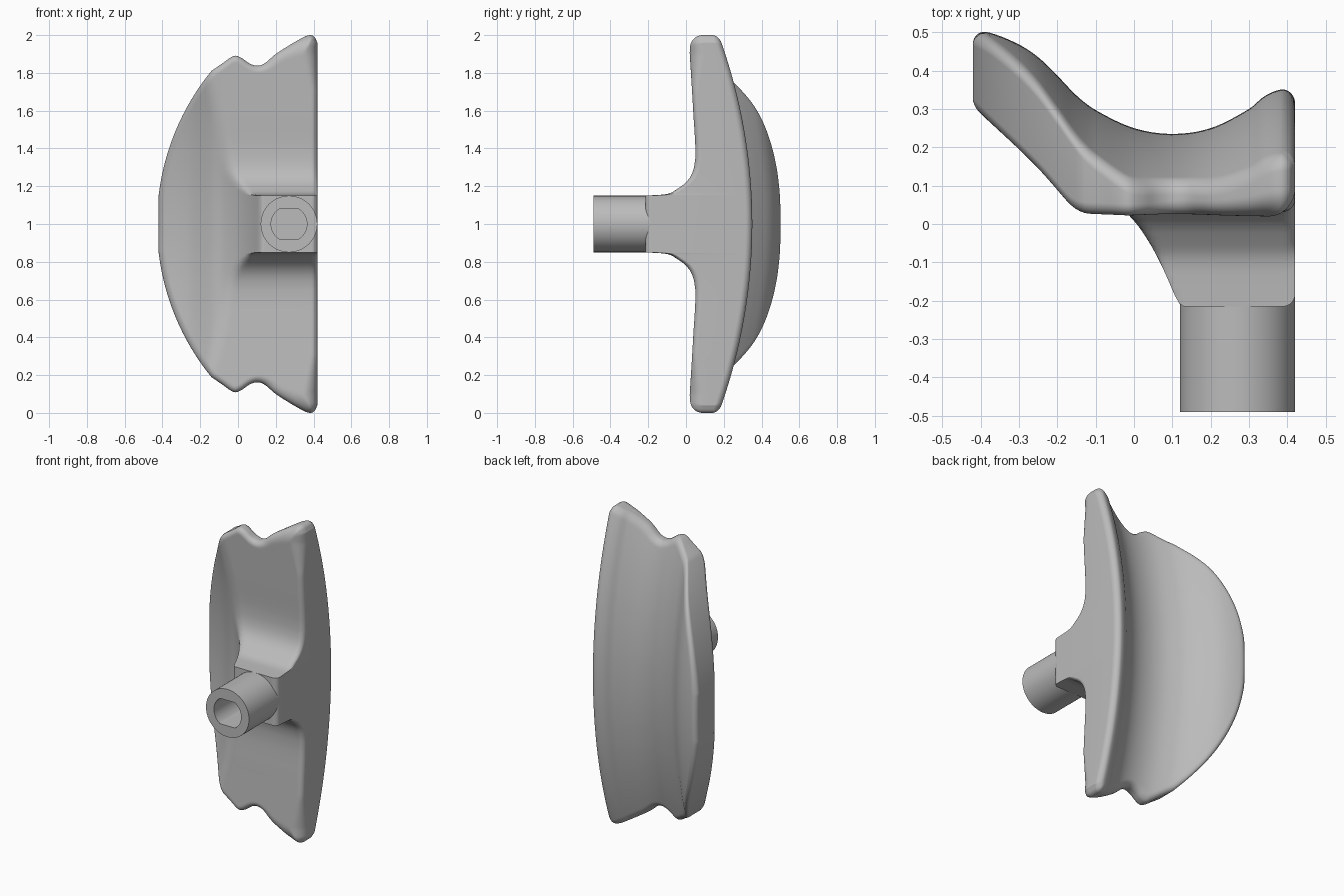
import bpy, bmesh, math

cube = bpy.data.objects.get("Cube")
if cube:
    bpy.data.objects.remove(cube)

grey = bpy.data.materials.new("plain grey")
grey.use_nodes = True
COLOUR = (0.5, 0.5, 0.5, 1)
grey.diffuse_color = COLOUR
grey.node_tree.nodes["Principled BSDF"].inputs["Base Color"].default_value = COLOUR


def curve(points):
    """Smooth function through a few points, straight beyond the ends."""
    n = len(points)
    slope = []
    for i in range(n):
        a, b = points[max(i - 1, 0)], points[min(i + 1, n - 1)]
        slope.append((b[1] - a[1]) / (b[0] - a[0]))

    def f(x):
        if x <= points[0][0]:
            return points[0][1] + slope[0] * (x - points[0][0])
        if x >= points[-1][0]:
            return points[-1][1] + slope[-1] * (x - points[-1][0])
        i = max(k for k in range(n - 1) if points[k][0] <= x)
        (x0, y0), (x1, y1) = points[i], points[i + 1]
        w = x1 - x0
        t = (x - x0) / w
        return (y0 * (1 + 2 * t) * (1 - t) ** 2 + y1 * t * t * (3 - 2 * t)
                + w * t * (1 - t) * (slope[i] * (1 - t) - slope[i + 1] * t))
    return f


def finish(bm, name, angle):
    bmesh.ops.recalc_face_normals(bm, faces=bm.faces)
    mesh = bpy.data.meshes.new(name)
    bm.to_mesh(mesh)
    bm.free()
    mesh.materials.append(grey)
    ob = bpy.data.objects.new(name, mesh)
    bpy.context.collection.objects.link(ob)
    bpy.ops.object.select_all(action='DESELECT')
    ob.select_set(True)
    bpy.context.view_layer.objects.active = ob
    bpy.ops.object.shade_smooth_by_angle(angle=math.radians(angle))
    return ob


# Body profiles: hollow back, sloping flank, stem blend and end outline
HALF = 0.42
back = curve([(-.42, .505), (-.37, .497), (-.3, .468), (-.25, .435), (-.2, .387),
              (-.15, .335), (-.1, .297), (0, .25), (.1, .235), (.2, .25),
              (.3, .3), (.34, .333), (.38, .35), (.42, .35)])
flank = curve([(-.42, .30), (-.26, .215), (-.14, .125), (-.07, .08), (0, .015),
               (.06, -.08), (.12, -.215), (.14, -.27)])
blend = curve([(.15, -.215), (.157, -.11), (.18, -.055), (.22, 0), (.27, .033),
               (.35, .05), (.6, .038), (.9, .02)])
end = curve([(-.14, .811), (-.09, .845), (-.02, .89), (.02, .878), (.06, .85),
             (.1, .838), (.14, .85), (.2, .9), (.27, .945), (.34, .985),
             (.38, 1.0), (.405, .99), (.42, .96)])


def half_height(x):
    if x < -.14:
        s = x + .429
        return math.sqrt(2.566 * s - s * s)
    return end(x)


def sag(d):
    return 2.9 - math.sqrt(2.9 ** 2 - d * d)


def front(x, d):
    a = -.215 if d <= .15 else blend(d)
    b = max(flank(x), -.4) - sag(d)
    k = .03
    h = max(k - abs(a - b), 0) / k
    return max(a, b) + h * h * k / 4


def rounding(dist, r):
    return r - math.sqrt(max(r * r - max(r - dist, 0) ** 2, 0))


# Rows: fixed levels around the stem, then spread to the end with a fine rim
COLS = 110
levels = [0, .05, .1, .13, .142, .15, .1515, .153, .155, .157, .162, .17, .18, .2,
          .22, .245, .27, .3, .35, .42]
RIM = 34
rows = len(levels) + RIM
xs = [-HALF * math.cos(math.pi * i / COLS) for i in range(COLS + 1)]
outline = [(x, half_height(x)) for x in xs]


def row_height(x, j):
    h = half_height(x)
    c = min(1, h / .6)
    if j < len(levels):
        return c * levels[j]
    t = (j - len(levels) + 1) / RIM
    return c * levels[-1] + (h - c * levels[-1]) * (1 - (1 - t) ** 2)


def rim_distance(x, d):
    best = min(HALF - x, x + HALF + (0 if d < .15 else 1))
    for (ax, az), (bx, bz) in zip(outline, outline[1:]):
        if abs(ax - x) > .12:
            continue
        ux, uz = bx - ax, bz - az
        t = ((x - ax) * ux + (d - az) * uz) / (ux * ux + uz * uz)
        t = min(max(t, 0), 1)
        best = min(best, math.hypot(x - ax - t * ux, d - az - t * uz))
    return max(best, 0)


bm = bmesh.new()
sheets = {"front": [], "back": []}
for x in xs:
    column = {"front": {}, "back": {}}
    for j in range(rows):
        d = row_height(x, j)
        dist = rim_distance(x, d)
        f, b = front(x, d), back(x) - sag(d)
        thick = max(b - f, .02)
        bulge = min(max((x - .05) / .3, 0), 1) * min(max((d - .7) / .2, 0), 1)
        f += rounding(dist, min(.032 + .045 * bulge, .48 * thick))
        b = max(b - rounding(dist, min(.035, .48 * thick)), f + .001)
        for name, y in (("front", f), ("back", b)):
            for side in ((1, -1) if j else (1,)):
                column[name][side * j] = bm.verts.new((x, y, 1 + side * d))
    for name in sheets:
        sheets[name].append([column[name][j] for j in range(1 - rows, rows)])

last = 2 * rows - 2
for grid in sheets.values():
    for i in range(COLS):
        for j in range(last):
            bm.faces.new((grid[i][j], grid[i + 1][j], grid[i + 1][j + 1], grid[i][j + 1]))
# Narrow wall joining the two sheets all the way round
F, B = sheets["front"], sheets["back"]
for i in (0, COLS):
    for j in range(last):
        bm.faces.new((F[i][j], F[i][j + 1], B[i][j + 1], B[i][j]))
for j in (0, last):
    for i in range(COLS):
        bm.faces.new((F[i][j], F[i + 1][j], B[i + 1][j], B[i][j]))
finish(bm, "curved_body", 40)

# Round shaft with a flat-sided blind socket
SIDES = 64
bm = bmesh.new()


def ring(radius, y, flat):
    verts = []
    for i in range(SIDES):
        a = 2 * math.pi * i / SIDES
        z = min(max(radius * math.sin(a), -flat), flat)
        verts.append(bm.verts.new((.27 + radius * math.cos(a), y, 1 + z)))
    return verts


rings = [ring(.15, -.15, 1), ring(.15, -.49, 1), ring(.095, -.49, .08), ring(.095, -.25, .08)]
for a, b in zip(rings, rings[1:]):
    for i in range(SIDES):
        k = (i + 1) % SIDES
        bm.faces.new((a[i], a[k], b[k], b[i]))
bm.faces.new(rings[0])
bm.faces.new(rings[-1])
finish(bm, "shaft", 30)
